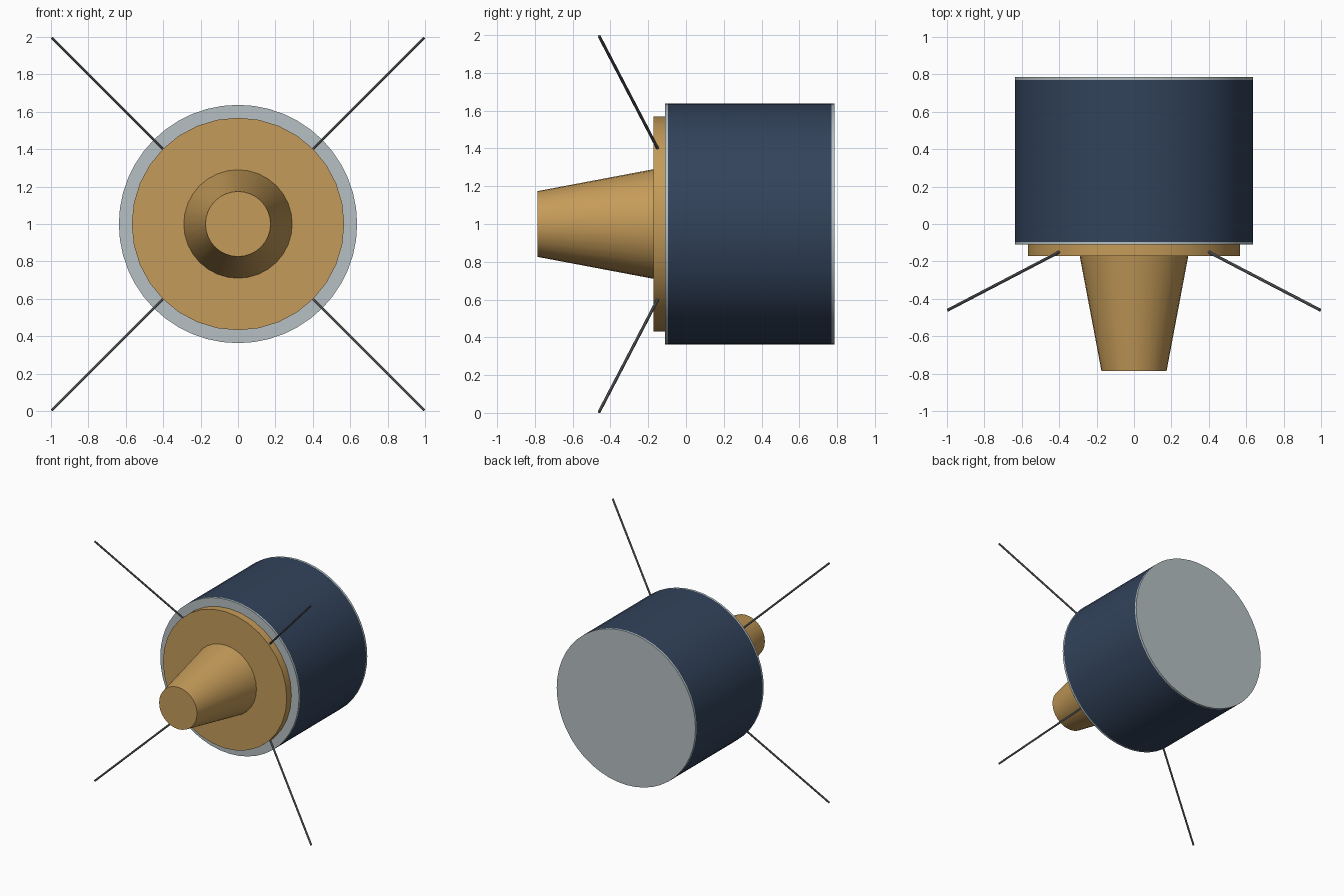
import bpy
import math
from mathutils import Vector

cube = bpy.data.objects.get("Cube")
if cube:
    bpy.data.objects.remove(cube, do_unlink=True)


def material(name, rgb):
    mat = bpy.data.materials.new(name)
    mat.use_nodes = True
    mat.diffuse_color = (*rgb, 1)
    bsdf = next(n for n in mat.node_tree.nodes if n.type == 'BSDF_PRINCIPLED')
    bsdf.inputs["Base Color"].default_value = (*rgb, 1)
    return mat


NAVY = material("navy blue", (0.032, 0.056, 0.105))
GOLD = material("gold", (0.56, 0.33, 0.10))
SILVER = material("silver grey", (0.47, 0.53, 0.55))
STEEL = material("dark steel", (0.15, 0.16, 0.17))


def rod(name, start, end, r_start, r_end, mat, sides=32):
    """Capped cylinder or cone between two points."""
    start, end = Vector(start), Vector(end)
    axis = end - start
    bpy.ops.mesh.primitive_cone_add(
        vertices=sides, radius1=r_start, radius2=r_end, depth=axis.length,
        location=(start + end) / 2,
        rotation=axis.to_track_quat('Z', 'Y').to_euler())
    obj = bpy.context.object
    obj.name = name
    obj.data.materials.append(mat)
    bpy.ops.object.shade_smooth_by_angle(angle=math.radians(30))
    return obj


def drum(name, y_back, y_front, r_back, r_front, mat, sides=32):
    """Round part lying along the y axis at mid height."""
    return rod(name, (0, y_back, 1), (0, y_front, 1), r_back, r_front, mat, sides)


# Main body with a thin plate at each end
drum("body", 0.77, -0.095, 0.637, 0.637, NAVY, 48)
drum("back_plate", 0.786, 0.77, 0.637, 0.637, SILVER, 48)
drum("front_plate", -0.095, -0.11, 0.637, 0.637, SILVER, 48)

# Raised front disc and tapered nose
drum("front_disc", -0.11, -0.172, 0.568, 0.568, GOLD)
drum("nose_cone", -0.172, -0.786, 0.29, 0.174, GOLD)

# Four splayed antennas
for side, sx in (("left", 1), ("right", -1)):
    for level, sz in (("upper", 1), ("lower", -1)):
        rod(f"{level}_{side}_antenna",
            (0.4 * sx, -0.15, 1 + 0.4 * sz),
            (0.995 * sx, -0.46, 1 + 0.995 * sz), 0.008, 0.008, STEEL, 8)
